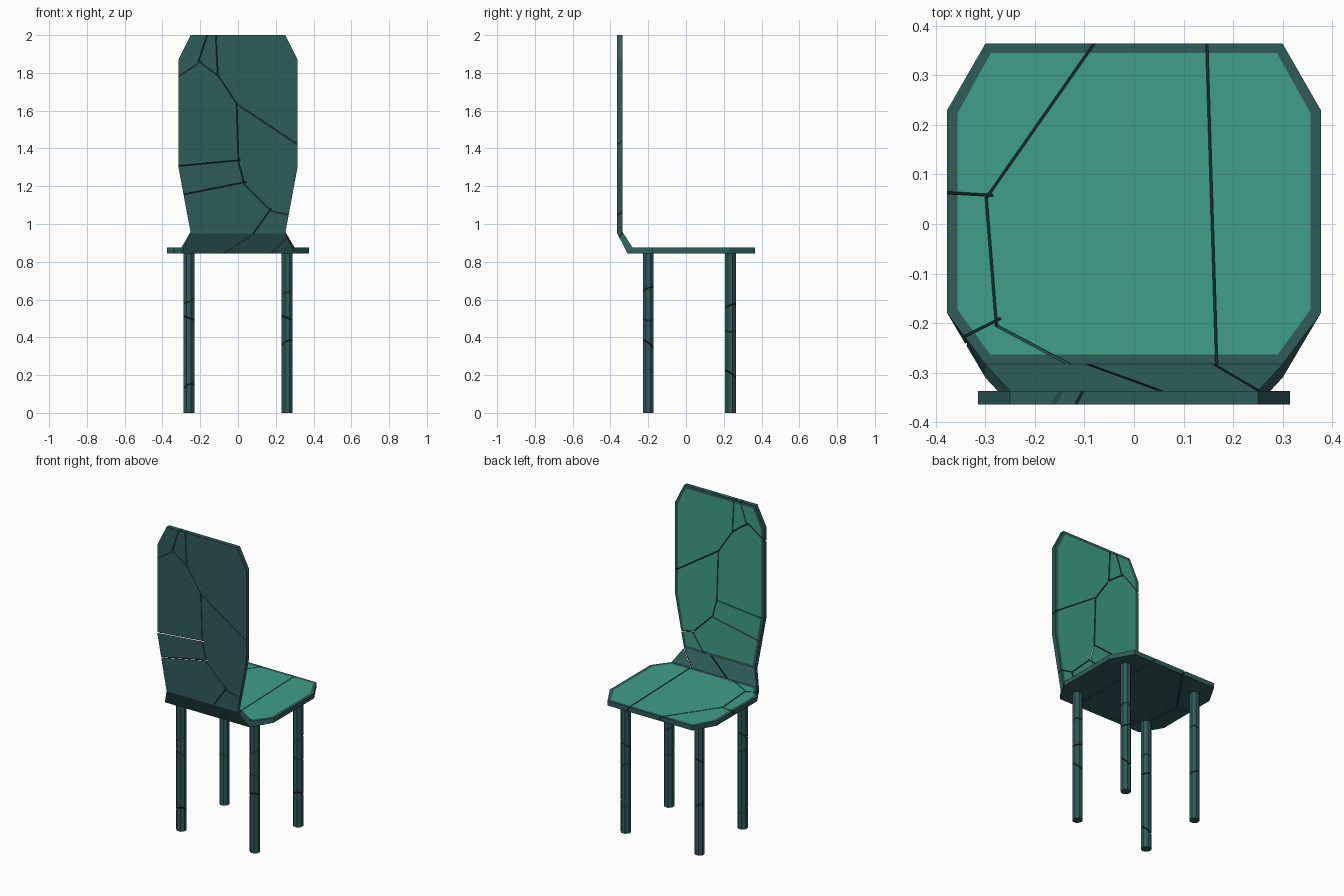
import bpy, bmesh, math
from mathutils import Vector, Matrix

cube = bpy.data.objects.get("Cube")
if cube:
    bpy.data.objects.remove(cube)


def material(name, rgb):
    m = bpy.data.materials.new(name)
    m.use_nodes = True
    m.diffuse_color = (*rgb, 1)
    m.node_tree.nodes["Principled BSDF"].inputs["Base Color"].default_value = (*rgb, 1)
    return m


TEAL = material("dark_teal", (0.028, 0.108, 0.1))
GREEN = material("sea_green", (0.05, 0.35, 0.24))
GAP = 0.0045


def make_object(name, bm):
    bmesh.ops.recalc_face_normals(bm, faces=bm.faces)
    mesh = bpy.data.meshes.new(name)
    bm.to_mesh(mesh)
    bm.free()
    mesh.materials.append(TEAL)
    mesh.materials.append(GREEN)
    ob = bpy.data.objects.new(name, mesh)
    bpy.context.collection.objects.link(ob)
    return ob


def loft(front, rear, inset=0):
    """Solid between two matching outlines, with an optional green inset on the front."""
    bm = bmesh.new()
    a = [bm.verts.new(p) for p in front]
    b = [bm.verts.new(p) for p in rear]
    cap = bm.faces.new(a)
    bm.faces.new(b[::-1])
    for i in range(len(a)):
        j = (i + 1) % len(a)
        bm.faces.new((a[j], a[i], b[i], b[j]))
    bmesh.ops.recalc_face_normals(bm, faces=bm.faces)
    if inset:
        bmesh.ops.inset_individual(bm, faces=[cap], thickness=inset)
        cap.material_index = 1
    return bm


def add_slab(bm, a, b, normal, tilt):
    """Thin box along a-b that slices through a panel at a slant."""
    along = (b - a).normalized()
    depth = Matrix.Rotation(tilt, 3, along) @ Vector(normal).normalized()
    side = depth.cross(along)
    frame = Matrix((along * ((b - a).length + 0.01), side * GAP, depth * 0.1)).transposed().to_4x4()
    bmesh.ops.create_cube(bm, size=1, matrix=Matrix.Translation((a + b) / 2) @ frame)


def crack(ob, cutter_bm):
    """Cut the gaps out of the part and drop the cutter."""
    cutter = make_object("crack_cutter", cutter_bm)
    cutter.hide_render = True
    mod = ob.modifiers.new("cracks", "BOOLEAN")
    mod.object = cutter
    mod.operation = "DIFFERENCE"
    mod.solver = "EXACT"
    mod.use_self = True
    deps = bpy.context.evaluated_depsgraph_get()
    mesh = bpy.data.meshes.new_from_object(ob.evaluated_get(deps))
    ob.modifiers.clear()
    ob.data = mesh
    bpy.data.objects.remove(cutter)


def crack_panel(ob, paths, place, normal, tilt=0.5):
    bm = bmesh.new()
    for path in paths:
        pts = [Vector(place(*p)) for p in path]
        for a, b in zip(pts, pts[1:]):
            add_slab(bm, a, b, normal, tilt)
    crack(ob, bm)


def mirrored(half):
    """Close a right-hand outline with its mirror image."""
    return half + [(-u, v) for u, v in reversed(half)]


# Seat: octagonal board with a teal rim
def seat_outline(back, z):
    half = [(0.3, back), (0.377, -0.18), (0.377, 0.23), (0.3, 0.364)]
    return [(x, y, z) for x, y in mirrored(half)]


seat = make_object("seat", loft(seat_outline(-0.283, 0.875), seat_outline(-0.31, 0.845), 0.022))
crack_panel(seat, [
    [(-0.07, 0.365), (-0.29, 0.05), (-0.27, -0.2), (-0.11, -0.285), (-0.08, -0.31)],
    [(-0.29, 0.05), (-0.377, 0.055)],
    [(-0.27, -0.2), (-0.34, -0.235)],
    [(0.155, 0.365), (0.175, -0.285), (0.18, -0.31)],
], lambda x, y: (x, y, 0.86), (0, 0, 1))


# Backrest: tall upright panel
def back_outline(y, low):
    half = [(0.25, low), (0.315, 1.3), (0.315, 1.87), (0.25, 2.0)]
    return [(x, y, z) for x, z in mirrored(half)]


back = make_object("backrest", loft(back_outline(-0.337, 0.96), back_outline(-0.364, 0.95), 0.022))
crack_panel(back, [
    [(-0.155, 2.0), (-0.2, 1.865), (-0.1, 1.79), (0, 1.64), (0.01, 1.33),
     (0.04, 1.215), (0.18, 1.075), (0.09, 0.95)],
    [(-0.315, 1.79), (-0.2, 1.865)],
    [(-0.11, 2.0), (-0.1, 1.79)],
    [(0, 1.64), (0.315, 1.43)],
    [(0.01, 1.33), (-0.315, 1.3)],
    [(0.04, 1.215), (-0.285, 1.15)],
    [(0.18, 1.075), (0.27, 1.055)],
], lambda x, z: (x, -0.35, z), (0, 1, 0))


# Sloped neck joining the seat to the backrest
def strip(low_y, low_z, top_y, top_z):
    return [(0.3, low_y, low_z), (0.25, top_y, top_z), (-0.25, top_y, top_z), (-0.3, low_y, low_z)]


neck = make_object("backrest_neck", loft(strip(-0.283, 0.875, -0.337, 0.96),
                                         strip(-0.31, 0.845, -0.364, 0.95)))
crack_panel(neck, [
    [(-0.1, 0.85), (0.08, 0.96)],
    [(0.17, 0.86), (0.26, 0.95)],
], lambda x, z: (x, -0.297 - (z - 0.86) * 0.56, z), (0, 1, 0.56))

# Four octagonal legs, each broken at slanted heights
LEGS = {
    "backrest_leg_right": (-0.26, -0.2, (0.6, 0.5, 0.13)),
    "backrest_leg_left": (0.26, -0.2, (0.65, 0.5, 0.36)),
    "far_leg_right": (-0.26, 0.235, (0.6, 0.32)),
    "far_leg_left": (0.26, 0.235, (0.56, 0.44, 0.2)),
}
for name, (x, y, breaks) in LEGS.items():
    bm = bmesh.new()
    place = Matrix.Translation((x, y, 0.4225)) @ Matrix.Rotation(math.pi / 8, 4, "Z")
    bmesh.ops.create_cone(bm, cap_ends=True, segments=8, radius1=0.031, radius2=0.031,
                          depth=0.845, matrix=place)
    leg = make_object(name, bm)
    cuts = bmesh.new()
    for i, z in enumerate(breaks):
        lean = 0.02 * (-1) ** i
        a, b = Vector((x - 0.05, y, z - lean)), Vector((x + 0.05, y, z + lean))
        add_slab(cuts, a, b, (0, 1, 0), 0.4 - 0.5 * i)
    crack(leg, cuts)
